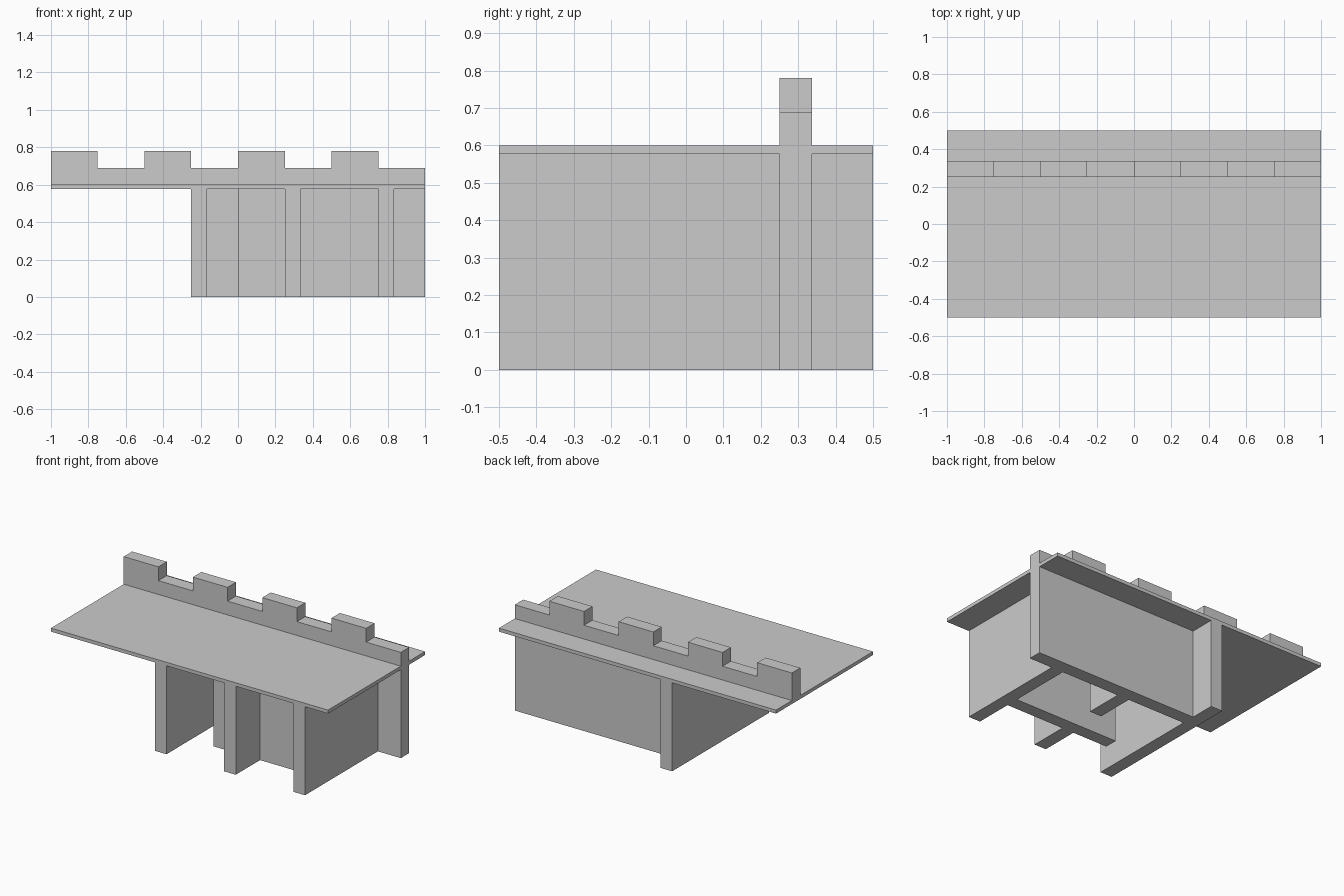
import bpy
import bmesh

if "Cube" in bpy.data.objects:
    bpy.data.objects.remove(bpy.data.objects["Cube"])

grey = bpy.data.materials.new("stone grey")
grey.diffuse_color = (0.6, 0.6, 0.6, 1)
grey.use_nodes = True
grey.node_tree.nodes["Principled BSDF"].inputs["Base Color"].default_value = grey.diffuse_color

WALL_TOP, DECK_TOP = 0.577, 0.60
BACK_IN, BACK_OUT = 0.25, 0.337   # battlement and back wall, in y
T = 0.084                         # partition thickness


def prism(name, points, shift, drop_normal=None):
    """Extrude a flat outline; optionally drop the hidden face that meets the deck."""
    bm = bmesh.new()
    base = bm.faces.new([bm.verts.new(p) for p in points])
    ext = bmesh.ops.extrude_face_region(bm, geom=[base], use_keep_orig=True)
    bmesh.ops.translate(bm, vec=shift,
                        verts=[g for g in ext["geom"] if isinstance(g, bmesh.types.BMVert)])
    bmesh.ops.recalc_face_normals(bm, faces=bm.faces)
    if drop_normal:
        hidden = [f for f in bm.faces if f.normal.z * drop_normal > 0.9]
        bmesh.ops.delete(bm, geom=hidden, context="FACES")
    mesh = bpy.data.meshes.new(name)
    bm.to_mesh(mesh)
    bm.free()
    mesh.materials.append(grey)
    obj = bpy.data.objects.new(name, mesh)
    bpy.context.collection.objects.link(obj)
    return obj


# Deck slab
prism("deck", [(-1, -0.5, WALL_TOP), (1, -0.5, WALL_TOP),
               (1, 0.5, WALL_TOP), (-1, 0.5, WALL_TOP)],
      (0, 0, DECK_TOP - WALL_TOP))

# Lower walls: one continuous floor plan with three partitions and a cross wall
cross = -0.25
plan = [
    # left wall
    (-0.25, 0.5), (-0.25, -0.5), (-0.25 + T, -0.5), (-0.25 + T, BACK_IN),
    # rear stub of the middle partition
    (0.25, BACK_IN), (0.25, 0), (0.25 + T, 0), (0.25 + T, BACK_IN),
    # rear side of the cross wall
    (0.75, BACK_IN), (0.75, cross + T), (0, cross + T), (0, cross),
    # front stub of the middle partition
    (0.25, cross), (0.25, -0.5), (0.25 + T, -0.5), (0.25 + T, cross),
    # right wall and back wall
    (0.75, cross), (0.75, -0.5), (0.75 + T, -0.5), (0.75 + T, BACK_IN),
    (1, BACK_IN), (1, BACK_OUT), (-0.25 + T, BACK_OUT), (-0.25 + T, 0.5),
]
prism("lower_walls", [(x, y, 0) for x, y in plan], (0, 0, WALL_TOP), drop_normal=1)

# Crenellated parapet, flush with the back wall
profile = [(1, DECK_TOP), (-1, DECK_TOP)]
for i in range(4):
    x = -1 + 0.5 * i
    profile += [(x, 0.78), (x + 0.25, 0.78), (x + 0.25, 0.69), (x + 0.5, 0.69)]
prism("battlement", [(x, BACK_IN, z) for x, z in profile],
      (0, BACK_OUT - BACK_IN, 0))
